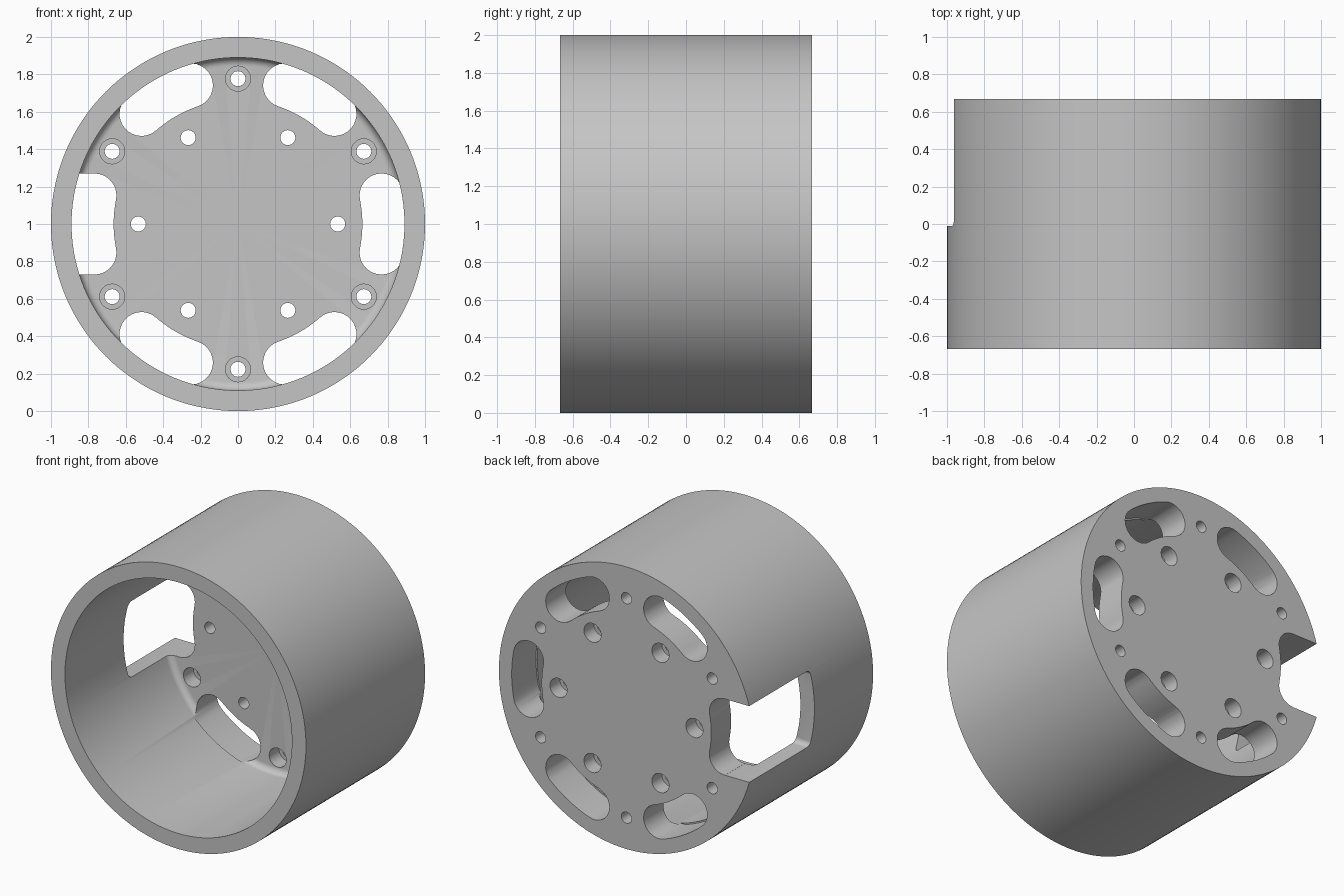
import bpy, bmesh
from math import pi, sin, cos, asin, radians
from mathutils import Matrix, Vector

HALF = 0.667          # half depth of the drum
FLOOR = 0.445         # inner face of the back plate
MID = 0.7825          # slot centreline radius
SLOT_R = 0.1175       # slot half width
NOTCH = 0.27          # half height of the side notch

cube = bpy.data.objects.get("Cube")
if cube:
    bpy.data.objects.remove(cube, do_unlink=True)

grey = bpy.data.materials.new("plain_grey")
grey.use_nodes = True
colour = (0.56, 0.56, 0.56, 1)
grey.diffuse_color = colour
grey.node_tree.nodes["Principled BSDF"].inputs["Base Color"].default_value = colour


def lathe(bm, profile, steps, offset=(0, 0, 0)):
    """Spin an (r, y) profile about the y axis into a closed solid."""
    vs = [bm.verts.new((r, y, 0)) for r, y in profile]
    es = [bm.edges.new(p) for p in zip(vs, vs[1:])]
    res = bmesh.ops.spin(bm, geom=vs + es, cent=(0, 0, 0), axis=(0, 1, 0),
                         angle=2 * pi, steps=steps, use_merge=True)
    new = list({v for f in bm.faces if not f.tag for v in f.verts})
    bmesh.ops.translate(bm, verts=new, vec=Vector(offset))
    for f in bm.faces:
        f.tag = True


def prism(bm, outline, y0, y1):
    """Extrude an (x, z) outline along y."""
    face = bm.faces.new([bm.verts.new((x, y0, z)) for x, z in outline])
    ext = bmesh.ops.extrude_face_region(bm, geom=[face])["geom"]
    bmesh.ops.translate(bm, vec=(0, y1 - y0, 0),
                        verts=[g for g in ext if isinstance(g, bmesh.types.BMVert)])


def finish(bm, name):
    bmesh.ops.remove_doubles(bm, verts=bm.verts, dist=1e-5)
    bmesh.ops.recalc_face_normals(bm, faces=bm.faces)
    bmesh.ops.translate(bm, verts=bm.verts, vec=(0, 0, 1))
    mesh = bpy.data.meshes.new(name)
    bm.to_mesh(mesh)
    bm.free()
    ob = bpy.data.objects.new(name, mesh)
    mesh.materials.append(grey)
    bpy.context.collection.objects.link(ob)
    return ob


# Drum: open at the front, closed by the back plate, small fillet inside
bm = bmesh.new()
fillet = 0.045
curve = [(0.89 - fillet + fillet * sin(t), FLOOR - fillet + fillet * cos(t))
         for t in (radians(15 * i) for i in range(7))]
lathe(bm, [(0, FLOOR)] + curve + [(0.89, -HALF), (1, -HALF), (1, HALF), (0, HALF)], 144)
drum = finish(bm, "drum")

# Six kidney slots through the plate
bm = bmesh.new()
spread = asin((NOTCH - SLOT_R) / MID)
for k in range(6):
    turn = k * pi / 3
    pts = []
    for i in range(11):                                   # outer arc
        pts.append((MID + SLOT_R, -spread + 2 * spread * i / 10))
    outline = [(r * cos(a + turn), r * sin(a + turn)) for r, a in pts]
    for side in (1, -1):                                  # rounded ends
        a = side * spread + turn
        for i in range(1, 16):
            b = a + (0 if side == 1 else pi) + pi * i / 16
            outline.append((MID * cos(a) + SLOT_R * cos(b),
                            MID * sin(a) + SLOT_R * sin(b)))
        if side == 1:                                     # inner arc
            for i in range(11):
                c = turn + spread - 2 * spread * i / 10
                outline.append(((MID - SLOT_R) * cos(c), (MID - SLOT_R) * sin(c)))
    prism(bm, outline, FLOOR - 0.05, HALF + 0.1)
slots = finish(bm, "slot_cutter")

# Stepped screw holes: outer ring sunk from the front, inner ring from the back
bm = bmesh.new()
step = (FLOOR + HALF) / 2
front, back = FLOOR - 0.1, HALF + 0.1
for k in range(6):
    a = k * pi / 3
    b = a + pi / 6
    lathe(bm, [(0, front), (0.067, front), (0.067, step), (0.04, step), (0.04, back),
               (0, back)], 32, (0.777 * cos(b), 0, 0.777 * sin(b)))
    lathe(bm, [(0, front), (0.04, front), (0.04, step), (0.067, step), (0.067, back),
               (0, back)], 32, (0.533 * cos(a), 0, 0.533 * sin(a)))
holes = finish(bm, "hole_cutter")

# Side notch through the wall, with rounded inner corners
bm = bmesh.new()
x0, x1, y0, y1 = -1.2, -0.775, -0.01, HALF + 0.2
bmesh.ops.create_cube(bm, size=1, matrix=Matrix.Translation(
    ((x0 + x1) / 2, (y0 + y1) / 2, 0)) @ Matrix.Diagonal((x1 - x0, y1 - y0, 2 * NOTCH, 1)))
corners = [e for e in bm.edges if all(v.co.y < 0 for v in e.verts)
           and abs(e.verts[0].co.x - e.verts[1].co.x) > 0.1]
bmesh.ops.bevel(bm, geom=corners, offset=0.035, segments=6, profile=0.5, affect='EDGES')
notch = finish(bm, "notch_cutter")

# Cut everything out of the drum
bpy.ops.object.select_all(action='DESELECT')
bpy.context.view_layer.objects.active = drum
drum.select_set(True)
for cutter in (holes, slots, notch):
    cutter.hide_render = True
    mod = drum.modifiers.new(cutter.name, 'BOOLEAN')
    mod.operation = 'DIFFERENCE'
    mod.solver = 'EXACT'
    mod.object = cutter
    bpy.ops.object.modifier_apply(modifier=mod.name)
    bpy.data.objects.remove(cutter, do_unlink=True)
bpy.ops.object.shade_smooth_by_angle(angle=radians(30))
